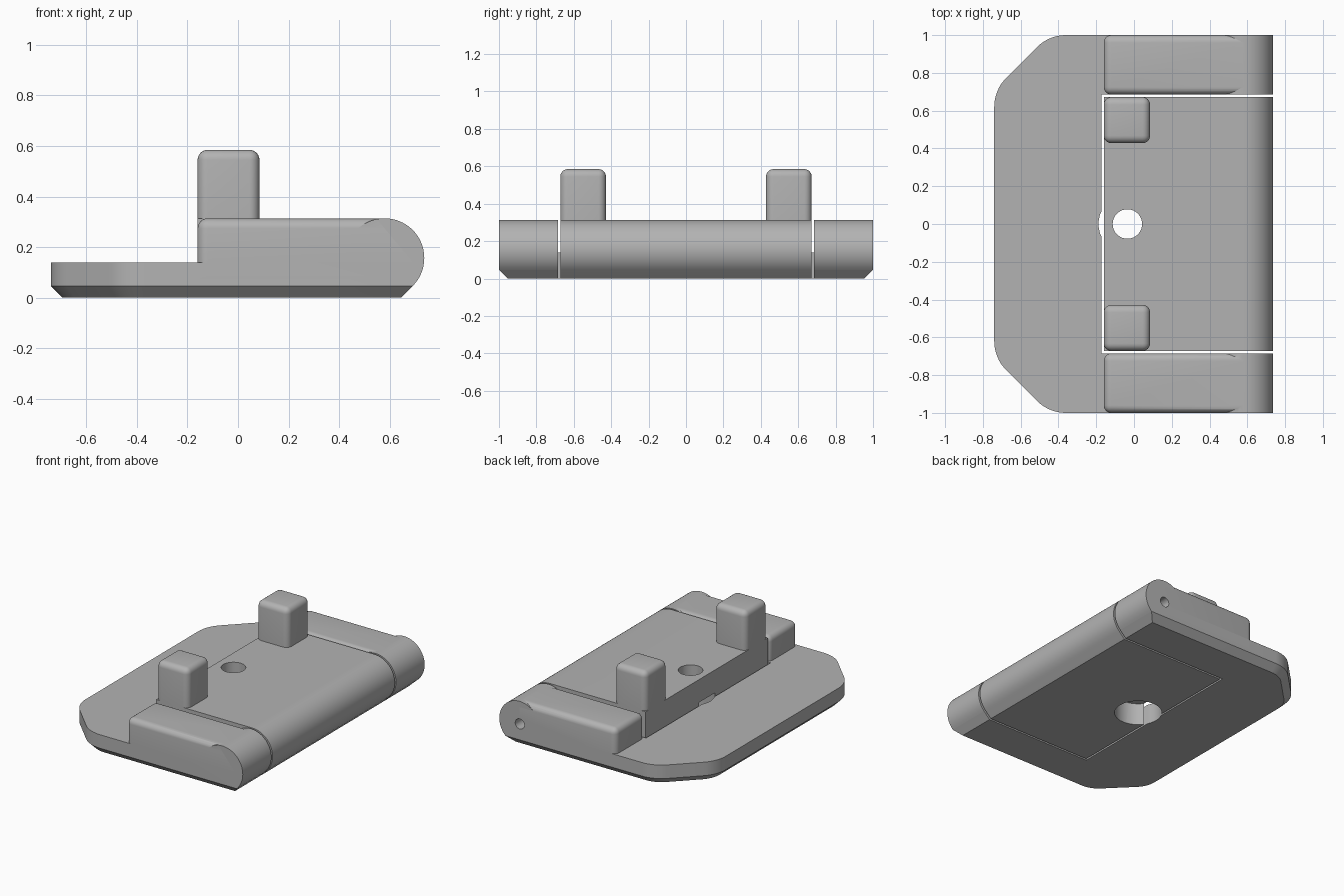
import bpy, bmesh, math
from mathutils import Vector, Matrix

cube = bpy.data.objects.get("Cube")
if cube:
    bpy.data.objects.remove(cube, do_unlink=True)

grey = bpy.data.materials.new("plain grey")
grey.use_nodes = True
COLOUR = (0.45, 0.45, 0.45, 1)
grey.diffuse_color = COLOUR
grey.node_tree.nodes["Principled BSDF"].inputs["Base Color"].default_value = COLOUR

R = 0.157            # barrel radius
AXIS_X = 0.58        # barrel axis
CHAMFER = R * (1 - math.sqrt(0.5))
TANGENT_X = AXIS_X + R - CHAMFER
FILLET = 0.04
LEAF_Y, SLOT_Y = 0.672, 0.685
STEP_X = -0.16


def finish(name, bm):
    bmesh.ops.recalc_face_normals(bm, faces=bm.faces)
    mesh = bpy.data.meshes.new(name)
    bm.to_mesh(mesh)
    bm.free()
    mesh.materials.append(grey)
    ob = bpy.data.objects.new(name, mesh)
    bpy.context.collection.objects.link(ob)
    return ob


def box_bm(x0, x1, y0, y1, z0, z1):
    bm = bmesh.new()
    bmesh.ops.create_cube(bm, size=1)
    for v in bm.verts:
        v.co = Vector((x0 if v.co.x < 0 else x1,
                       y0 if v.co.y < 0 else y1,
                       z0 if v.co.z < 0 else z1))
    return bm


def filleted_box(name, x0, x1, y0, y1, z0, z1, open_end=False):
    """Box with rounded top and upright edges; open_end keeps the x1 end square."""
    bm = box_bm(x0, x1, y0, y1, z0, z1)
    edges = [e for e in bm.edges
             if not all(v.co.z < z0 + 1e-4 for v in e.verts)
             and not (open_end and all(v.co.x > x1 - 1e-4 for v in e.verts))]
    bmesh.ops.bevel(bm, geom=edges, offset=FILLET, segments=6, profile=0.5,
                    affect='EDGES', clamp_overlap=True)
    return finish(name, bm)


def cylinder_bm(radius, start, end, segments):
    start, end = Vector(start), Vector(end)
    bm = bmesh.new()
    turn = (end - start).to_track_quat('Z', 'Y').to_matrix().to_4x4()
    bmesh.ops.create_cone(bm, cap_ends=True, segments=segments, radius1=radius,
                          radius2=radius, depth=(end - start).length,
                          matrix=Matrix.Translation((start + end) / 2) @ turn)
    return bm


def combine(target, other, operation):
    mod = target.modifiers.new(operation.title(), 'BOOLEAN')
    mod.operation, mod.object, mod.solver = operation, other, 'EXACT'
    bpy.context.view_layer.objects.active = target
    bpy.ops.object.modifier_apply(modifier=mod.name)
    bpy.data.objects.remove(other, do_unlink=True)


def rounded(points, radii, steps=8):
    """Convex outline with its corners turned into arcs."""
    out = []
    for i, (p, r) in enumerate(zip(points, radii)):
        p = Vector(p)
        if not r:
            out.append(p)
            continue
        a = (Vector(points[i - 1]) - p).normalized()
        b = (Vector(points[(i + 1) % len(points)]) - p).normalized()
        half = a.angle(b) / 2
        centre = p + (a + b).normalized() * (r / math.sin(half))
        d0 = p + a * (r / math.tan(half)) - centre
        d1 = p + b * (r / math.tan(half)) - centre
        for k in range(steps + 1):
            d = d0.lerp(d1, k / steps).normalized() * r
            out.append(centre + d)
    return out


def outline(inset):
    """Plan of the base plate, moved inwards by inset."""
    x0, x1, y = -0.74 + inset, TANGENT_X - inset, 1 - inset
    c = 0.29 - inset * (2 - math.sqrt(2))
    points = [(x1, -y), (x1, y), (x0 + c, y), (x0, y - c), (x0, c - y), (x0 + c, -y)]
    r = 0.217 - inset
    return rounded(points, [0, 0, r, r, r, r])


# Base plate with a chamfered underside
bm = bmesh.new()
rings = [[bm.verts.new((p.x, p.y, z)) for p in outline(inset)]
         for inset, z in ((CHAMFER, 0), (0, CHAMFER), (0, 0.14))]
bm.faces.new(rings[0])
bm.faces.new(rings[-1])
for low, high in zip(rings, rings[1:]):
    for i in range(len(low)):
        j = (i + 1) % len(low)
        bm.faces.new((low[i], low[j], high[j], high[i]))
frame = finish("hinge_frame", bm)

# Opening for the leaf
combine(frame, finish("opening", box_bm(-0.172, 1, -SLOT_Y, SLOT_Y, -0.1, 1)), 'DIFFERENCE')

# Raised arms and outer barrels
for side in (-1, 1):
    y0, y1 = sorted((side * SLOT_Y, side))
    combine(frame, filleted_box("arm", STEP_X, AXIS_X, y0, y1, 0.08, 2 * R, True), 'UNION')
    bm = cylinder_bm(R, (AXIS_X, y0, R), (AXIS_X, y1, R), 64)
    cut = bmesh.ops.bisect_plane(bm, geom=bm.verts[:] + bm.edges[:] + bm.faces[:],
                                 plane_co=(0, side, CHAMFER), plane_no=(0, side, -1),
                                 clear_outer=True)
    bmesh.ops.holes_fill(bm, edges=[e for e in cut["geom_cut"]
                                    if isinstance(e, bmesh.types.BMEdge)])
    combine(frame, finish("outer_barrel", bm), 'UNION')

# Centre leaf: flat tongue running into the rounded barrel
profile = [(STEP_X, 0), (STEP_X, 2 * R)]
for k in range(25):
    a = math.radians(90 - 135 * k / 24)
    profile.append((AXIS_X + R * math.cos(a), R + R * math.sin(a)))
profile.append((TANGENT_X - CHAMFER, 0))
bm = bmesh.new()
face = bm.faces.new([bm.verts.new((x, -LEAF_Y, z)) for x, z in profile])
grown = bmesh.ops.extrude_face_region(bm, geom=[face])
bmesh.ops.translate(bm, vec=(0, 2 * LEAF_Y, 0),
                    verts=[v for v in grown["geom"] if isinstance(v, bmesh.types.BMVert)])
leaf = finish("hinge_leaf", bm)

# Two upright posts on the leaf
for side in (-1, 1):
    y0, y1 = sorted((side * 0.428, side * LEAF_Y))
    combine(leaf, filleted_box("post", STEP_X, 0.085, y0, y1, 0.1, 0.585), 'UNION')

# Screw hole, its counterbore and the blind pin hole
for part in (frame, leaf):
    for radius, start, end in ((0.078, (-0.035, 0, -0.1), (-0.035, 0, 0.5)),
                               (0.153, (-0.035, 0, -0.1), (-0.035, 0, 0.155)),
                               (0.035, (AXIS_X, -0.9, R), (AXIS_X, 1.1, R))):
        combine(part, finish("drill", cylinder_bm(radius, start, end, 40)), 'DIFFERENCE')

# Smooth rounded areas, keep hard edges
bpy.ops.object.select_all(action='DESELECT')
for part in (frame, leaf):
    part.select_set(True)
    bpy.context.view_layer.objects.active = part
bpy.ops.object.shade_smooth_by_angle(angle=math.radians(30))
